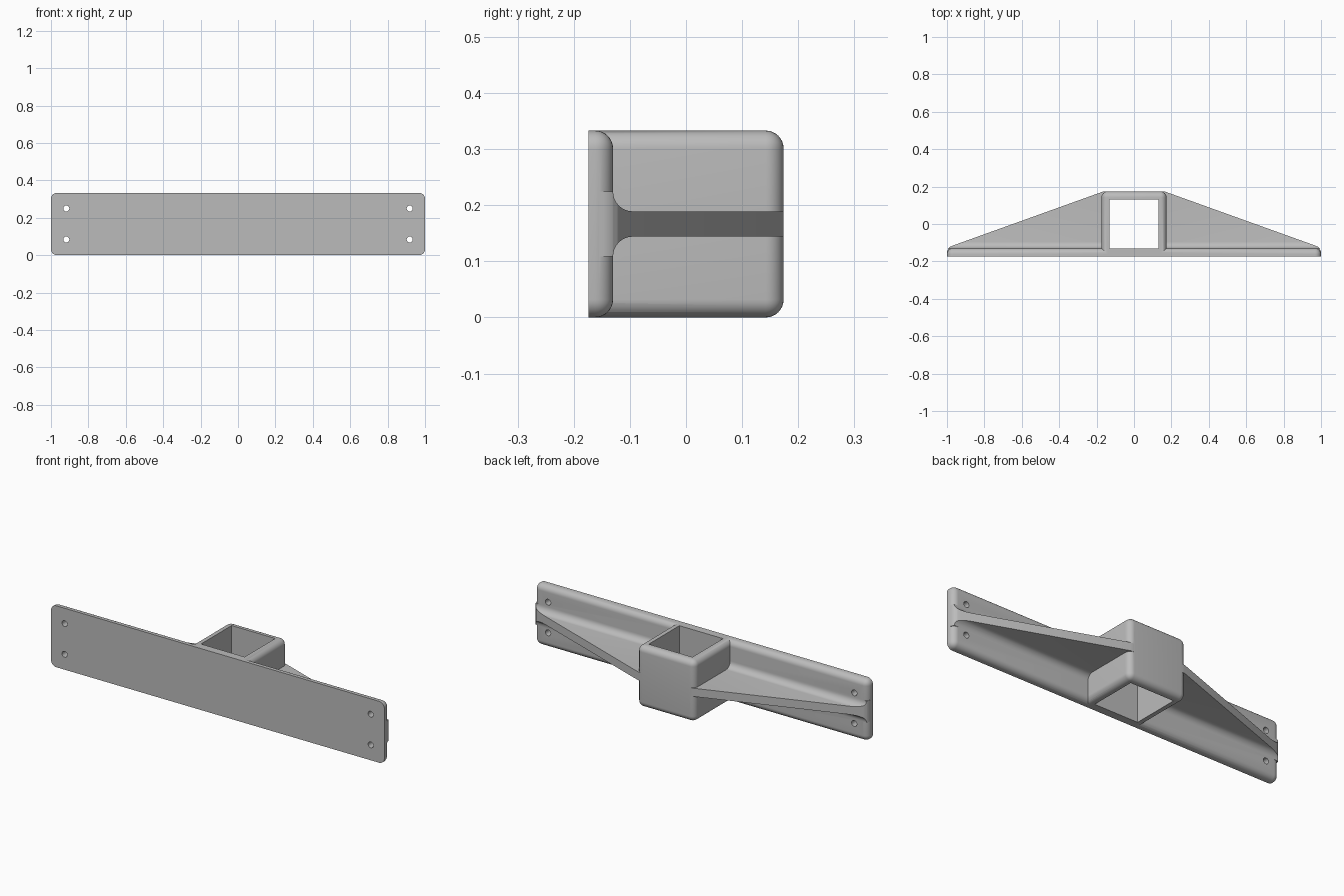
import bpy, bmesh, math
from mathutils import Matrix

cube = bpy.data.objects.get("Cube")
if cube:
    bpy.data.objects.remove(cube, do_unlink=True)

FRONT, PLATE_BACK, BACK, HEIGHT = -0.174, -0.13, 0.174, 0.333
MID = HEIGHT / 2
ROUND = 0.032

gray = bpy.data.materials.new("gray")
gray.use_nodes = True
gray.diffuse_color = (0.5, 0.5, 0.5, 1)
gray.node_tree.nodes["Principled BSDF"].inputs["Base Color"].default_value = (0.5, 0.5, 0.5, 1)


def finish(name, bm):
    bmesh.ops.recalc_face_normals(bm, faces=bm.faces)
    mesh = bpy.data.meshes.new(name)
    bm.to_mesh(mesh)
    bm.free()
    mesh.materials.append(gray)
    ob = bpy.data.objects.new(name, mesh)
    bpy.context.collection.objects.link(ob)
    return ob


def box(name, half_x, y0, y1, z0, z1, radius=0):
    """Box whose edges are all rounded except those around the flat front."""
    bm = bmesh.new()
    bmesh.ops.create_cube(bm, size=1)
    for v in bm.verts:
        v.co = (v.co.x * 2 * half_x, y1 if v.co.y > 0 else y0, z1 if v.co.z > 0 else z0)
    if radius:
        edges = [e for e in bm.edges if max(v.co.y for v in e.verts) > y0 + 0.001]
        bmesh.ops.bevel(bm, geom=edges, offset=radius, segments=8, profile=0.5,
                        affect='EDGES', clamp_overlap=True)
    return finish(name, bm)


def prism(name, points, depth):
    """Extrude a closed outline along the given vector."""
    bm = bmesh.new()
    face = bm.faces.new([bm.verts.new(p) for p in points])
    new = bmesh.ops.extrude_face_region(bm, geom=[face])["geom"]
    bmesh.ops.translate(bm, vec=depth, verts=[g for g in new if isinstance(g, bmesh.types.BMVert)])
    return finish(name, bm)


def combine(target, other, operation):
    mod = target.modifiers.new(operation.title(), 'BOOLEAN')
    mod.operation, mod.solver, mod.object = operation, 'EXACT', other
    bpy.context.view_layer.update()
    graph = bpy.context.evaluated_depsgraph_get()
    mesh = bpy.data.meshes.new_from_object(target.evaluated_get(graph))
    target.modifiers.clear()
    target.data = mesh
    bpy.data.objects.remove(other, do_unlink=True)


# Wall plate and square socket
bracket = box("wall_bracket", 1, FRONT, PLATE_BACK, 0, HEIGHT, ROUND)
socket = box("socket", 0.174, FRONT, BACK, 0, HEIGHT, ROUND)

# Rib cross-section, flaring into the plate with a fillet
half, fillet = 0.0225, 0.035
upper = [(BACK + 0.01, half)]
for i in range(9):
    a = math.radians(90 * i / 8)
    upper.append((PLATE_BACK + fillet * (1 - math.sin(a)), half + fillet * (1 - math.cos(a))))
upper.append((FRONT + 0.012, half + fillet))
outline = upper + [(y, -z) for y, z in reversed(upper)]
rib = prism("rib", [(-1.1, y, MID + z) for y, z in outline], (2.2, 0, 0))

# Sloping plan shape of the rib with rounded tips
side = [(0.999, FRONT + 0.01), (0.999, -0.147), (0.993, -0.131),
        (0.984, -0.122), (0.968, -0.115), (0.165, BACK - 0.0005)]
plan = side + [(-x, y) for x, y in reversed(side)]
trim = prism("rib_plan", [(x, y, 0) for x, y in plan], (0, 0, HEIGHT))
combine(rib, trim, 'INTERSECT')

combine(bracket, socket, 'UNION')
combine(bracket, rib, 'UNION')

# Square opening through the socket
combine(bracket, box("opening", 0.131, -0.13, 0.132, -0.1, HEIGHT + 0.1), 'DIFFERENCE')

# Screw holes
for x in (-0.918, 0.918):
    for dz in (-0.083, 0.083):
        bm = bmesh.new()
        place = Matrix.Translation((x, -0.15, MID + dz)) @ Matrix.Rotation(math.pi / 2, 4, 'X')
        bmesh.ops.create_cone(bm, cap_ends=True, segments=24, radius1=0.016, radius2=0.016,
                              depth=0.2, matrix=place)
        combine(bracket, finish("screw_hole", bm), 'DIFFERENCE')

bpy.ops.object.select_all(action='DESELECT')
bracket.select_set(True)
bpy.context.view_layer.objects.active = bracket
bpy.ops.object.shade_smooth_by_angle(angle=math.radians(30))
